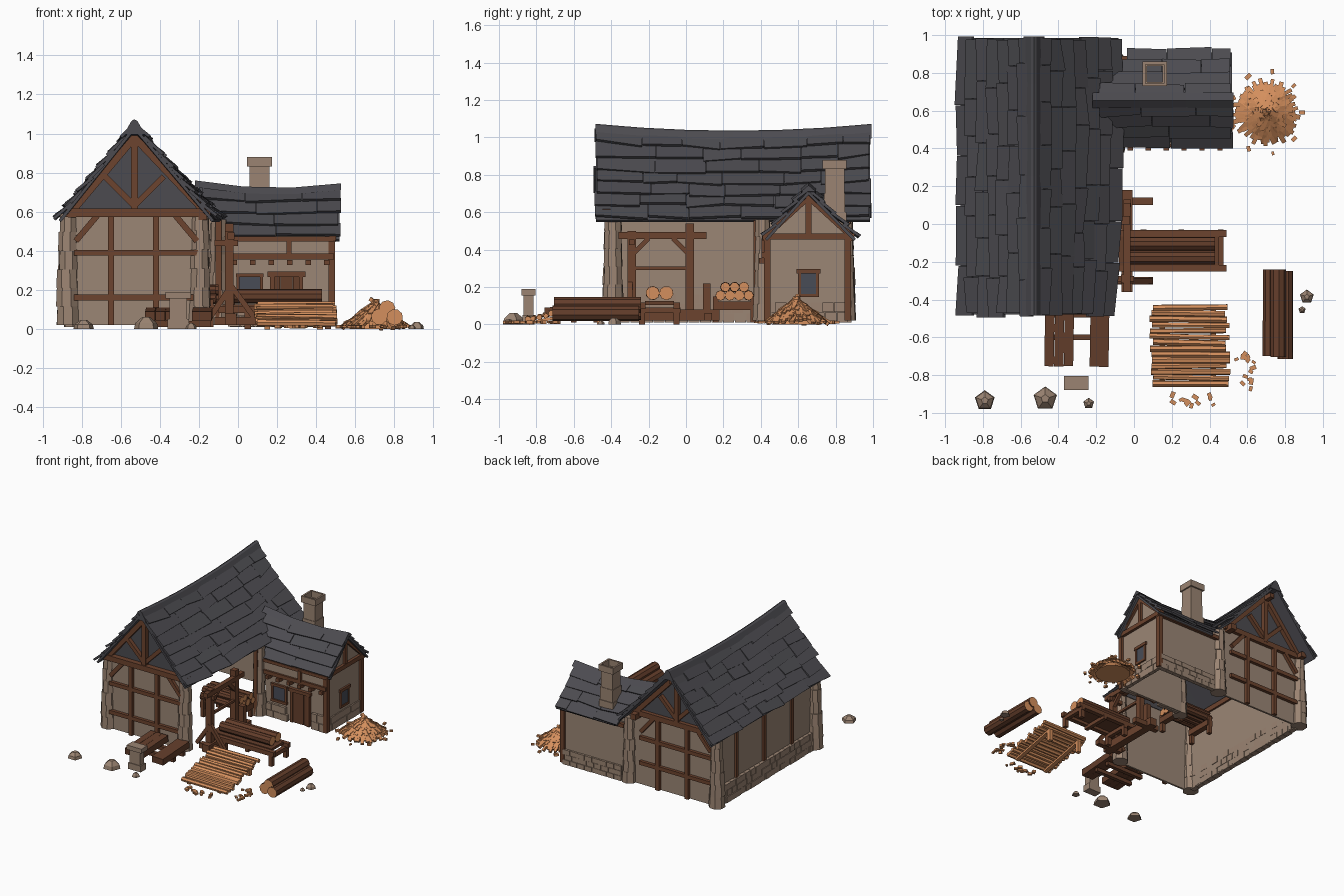
import bpy, bmesh, math, random
from mathutils import Vector as V, Matrix as M

if "Cube" in bpy.data.objects:
    bpy.data.objects.remove(bpy.data.objects["Cube"])
random.seed(4)
R = random.uniform

def mat(name, r, g, b):
    m = bpy.data.materials.new(name)
    m.diffuse_color = [((c / 255 + .055) / 1.055) ** 2.4 for c in (r, g, b)] + [1]
    m.use_nodes = True
    m.node_tree.nodes["Principled BSDF"].inputs["Base Color"].default_value = m.diffuse_color
    return m

SLATE = mat("slate roof", 76, 75, 80)
WOOD = mat("dark timber", 108, 67, 46)
BARK = mat("bark", 100, 62, 43)
LIGHT = mat("fresh wood", 212, 143, 93)
STONE = mat("stone", 155, 132, 114)
PLASTER = mat("plaster", 155, 134, 117)
GLASS = mat("window glass", 72, 76, 86)

def done(name, bm, *mats):
    bmesh.ops.recalc_face_normals(bm, faces=bm.faces)
    me = bpy.data.meshes.new(name)
    bm.to_mesh(me)
    bm.free()
    for m in mats:
        me.materials.append(m)
    bpy.context.collection.objects.link(bpy.data.objects.new(name, me))

def frame(a, b):
    a, b = V(a), V(b)
    return M.Translation((a + b) / 2) @ (b - a).to_track_quat('Z', 'Y').to_matrix().to_4x4(), (b - a).length

def beam(bm, a, b, w, h=None):
    m, l = frame(a, b)
    bmesh.ops.create_cube(bm, size=1, matrix=m @ M.Diagonal((w, h or w, l, 1)))

def box(bm, x0, x1, y0, y1, z0, z1):
    bmesh.ops.create_cube(bm, size=1, matrix=M.Translation(((x0 + x1) / 2, (y0 + y1) / 2, (z0 + z1) / 2))
                          @ M.Diagonal((x1 - x0, y1 - y0, z1 - z0, 1)))

def log(bm, a, b, r, n=8):
    m, l = frame(a, b)
    vs = bmesh.ops.create_cone(bm, cap_ends=True, segments=n, radius1=r, radius2=r * R(.9, 1), depth=l,
                               matrix=m @ M.Rotation(R(0, 1), 4, 'Z'))['verts']
    for f in {f for v in vs for f in v.link_faces}:
        if len(f.verts) == n:
            f.material_index = 1          # sawn ends

def hexa(bm, low, high):
    a, b = [bm.verts.new(p) for p in low], [bm.verts.new(p) for p in high]
    bm.faces.new(a[::-1])
    bm.faces.new(b)
    for i in range(len(a)):
        j = (i + 1) % len(a)
        bm.faces.new((a[i], a[j], b[j], b[i]))

def panel(bm, pts, off):
    hexa(bm, [V(p) for p in pts], [V(p) + V(off) for p in pts])

def timbers(name, segs, m=WOOD):
    bm = bmesh.new()
    for a, b, w in segs:
        beam(bm, a, b, w)
    done(name, bm, m)

# Sagging roof slopes made of overlapping boards
def slope(name, pt, start, u1, rows):
    bm = bmesh.new()
    for i in range(6):
        q = lambda s, h: [pt(start(s) + (u1 - start(s)) * k / 6, s, h) for k in (i, i + 1)]
        a, b, c, d = q(0, -.012), q(1, -.012), q(0, .004), q(1, .004)
        hexa(bm, [a[0], a[1], b[1], b[0]], [c[0], c[1], d[1], d[0]])
    for r in range(rows):
        u = start((r + .5) / rows) + R(-.015, .01)
        while u < u1 - .03:
            w = R(.18, .34)
            e = u + w if u + w < u1 - .1 else u1 + R(-.01, .01)
            s0, s1 = max(0, r / rows - .04), (r + 1) / rows + .01
            c = [(u, s0, .002), (e - .003, s0, .002), (e - .003, s1 + R(-.03, .02), R(.012, .026)),
                 (u, s1 + R(-.03, .02), R(.012, .026))]
            hexa(bm, [pt(*p) for p in c], [pt(x, s, h + .016) for x, s, h in c])
            u = e
    done(name, bm, SLATE)

def main_pt(sg, hw0, flare):
    def f(u, s, h):
        hw = hw0 + flare * min(1, max(0, (u + .48) / .8))
        top = 1.0 + .035 * ((u - .255) / .735) ** 2
        d = top - .555
        l = math.hypot(d, hw)
        return V((-.53 + sg * (hw * s + h * d / l), u, top - d * s ** .93 + h * hw / l))
    return f

def wing_pt(sg, hw):
    def f(u, s, h):
        top = .688 + .022 * ((u - .2) / .32) ** 2
        d = top - .455
        l = math.hypot(d, hw)
        return V((u, .655 + sg * (hw * s + h * d / l), top - d * s + h * hw / l))
    return f

slope("main_roof_left", main_pt(-1, .385, 0), lambda s: -.48, .985, 7)
slope("main_roof_right", main_pt(1, .405, .04), lambda s: -.48, .985, 7)
slope("wing_roof_front", wing_pt(-1, .23), lambda s: -.2 + .14 * s, .52, 4)
slope("wing_roof_back", wing_pt(1, .25), lambda s: -.2 + .2 * s, .52, 4)

# Ridge caps
bm = bmesh.new()
for i in range(6):
    y0, y1 = -.485 + i * .245, -.478 + (i + 1) * .245
    z = lambda y: 1.028 + .036 * ((y - .255) / .735) ** 2
    tri = lambda y: [(-.585, y, z(y) - .07), (-.475, y, z(y) - .07), (-.515, y, z(y)), (-.53, y, z(y) + .008), (-.545, y, z(y))]
    hexa(bm, tri(y0), tri(y1))
for i in range(3):
    x0, x1 = -.22 + i * .247, -.215 + (i + 1) * .247
    z = lambda x: .722 + .022 * ((x - .2) / .32) ** 2
    tri = lambda x: [(x, .615, z(x) - .035), (x, .695, z(x) - .035), (x, .655, z(x))]
    hexa(bm, tri(x0), tri(x1))
done("ridge_caps", bm, SLATE)

# Main barn walls, open on the right side
bm = bmesh.new()
box(bm, -.85, -.2, -.41, -.395, .02, .6)
box(bm, -.86, -.845, -.41, .86, .02, .62)
box(bm, -.85, -.1, .84, .855, .02, .6)
done("barn_walls", bm, PLASTER)
bm = bmesh.new()
for y in (-.4, .84):
    panel(bm, [(-.83, y, .6), (-.2, y, .6), (-.22, y, .66), (-.53, y, .98)], (0, .01, 0))
done("gable_boards", bm, SLATE)

# Timber framing of both barn ends
for name, y, xs, zs in (("front_framing", -.42, (-.65, -.42), (.16, .39)), ("back_framing", .865, (-.62, -.36), (.2, .4))):
    s = [((x, y, .02), (x, y, .6), .032) for x in xs]
    s += [((-.84, y, z), (-.2, y, z), .03) for z in zs]
    s += [((-.88, y - .005, .595), (-.14, y - .005, .595), .042), ((-.53, y, .6), (-.53, y, 1.0), .036),
          ((-.85, y, .6), (-.53, y, .98), .036), ((-.17, y, .6), (-.53, y, .98), .036),
          ((-.53, y, .63), (-.68, y, .78), .03), ((-.53, y, .63), (-.38, y, .78), .03),
          ((-.83, y, .45), (-.72, y, .58), .03), ((-.21, y, .45), (-.32, y, .58), .03)]
    timbers(name, s)
timbers("barn_plates_and_posts", [((-.85, -.44, .59), (-.85, .93, .59), .04), ((-.18, -.44, .58), (-.18, .93, .58), .045),
        ((-.53, -.44, .965), (-.53, .95, .965), .035), ((-.1, .375, .02), (-.1, .375, .56), .03)]
        + [((-.862, y, .02), (-.862, y, .6), .03) for y in (-.1, .25, .6)])

# Rough stone corner pillars
bm = bmesh.new()
for x, y, top, r in ((-.87, -.39, .59, .052), (-.195, -.39, .6, .052), (-.87, .85, .59, .052), (-.1, .85, .54, .05), (-.1, .41, .56, .045)):
    for i in range(6):
        z0, z1 = .02 + (top - .02) * i / 6, .02 + (top - .02) * (i + 1) / 6
        k = r * (1.14 - .055 * i) * R(.96, 1.05)
        bmesh.ops.create_cone(bm, cap_ends=True, segments=8, radius1=k * 1.04, radius2=k * .97, depth=z1 - z0,
                              matrix=M.Translation((x + R(-.004, .004), y, (z0 + z1) / 2)) @ M.Rotation(R(.2, .5), 4, 'Z'))
done("stone_pillars", bm, STONE)

# Stone footings laid as rows of blocks
def bricks(bm, a, b, z1, rows, d):
    a, b = V(a), V(b)
    n = round((b - a).length / .062)
    for r in range(rows):
        h = (z1 - .01) / rows
        for i in range(n):
            z = .01 + h * (r + .5)
            sh = .25 * (r % 2)
            p, q = a.lerp(b, max(0, i - sh) / n), a.lerp(b, (i + .95 - sh) / n)
            beam(bm, (p.x, p.y, z), (q.x, q.y, z), d * R(.8, 1.1), h * .95)
bm = bmesh.new()
bricks(bm, (-.865, -.36, 0), (-.865, .82, 0), .16, 3, .045)
bricks(bm, (-.04, .865, 0), (.48, .865, 0), .13, 3, .035)
bricks(bm, (-.05, .44, 0), (.14, .44, 0), .12, 2, .03)
bricks(bm, (.35, .44, 0), (.49, .44, 0), .14, 2, .035)
bricks(bm, (.475, .43, 0), (.475, .87, 0), .12, 2, .03)
done("stone_footings", bm, STONE)

# Wing walls with jettied upper band
bm = bmesh.new()
box(bm, -.07, .48, .445, .46, .02, .37)
box(bm, -.07, .48, .42, .435, .36, .49)
box(bm, -.07, .48, .85, .865, .02, .48)
panel(bm, [(.465, .44, .02), (.465, .865, .02), (.465, .865, .47), (.465, .655, .68), (.465, .43, .47), (.465, .43, .36)], (.015, 0, 0))
done("wing_walls", bm, PLASTER)
s = [((-.07, .42, .37), (.49, .42, .37), .03), ((-.07, .42, .46), (.49, .42, .46), .025),
     ((.485, .41, .47), (.485, .9, .47), .034), ((.485, .655, .46), (.485, .655, .7), .03),
     ((.485, .425, .47), (.485, .655, .68), .03), ((.485, .885, .47), (.485, .655, .68), .03),
     ((.48, .435, .02), (.48, .435, .47), .035), ((.48, .865, .02), (.48, .865, .47), .035),
     ((.26, .415, .37), (.26, .415, .46), .025), ((-.07, .875, .46), (.5, .875, .46), .03)]
s += [((-.02 + i * .095, .39, .34), (-.02 + i * .095, .46, .34), .028) for i in range(6)]
timbers("wing_framing", s)

# Door, windows and their frames
bm = bmesh.new()
for i in range(4):
    box(bm, .185 + i * .032, .215 + i * .032, .432, .446, .02, .265)
done("door", bm, BARK)
timbers("door_and_window_frames", [((.175, .435, .02), (.175, .435, .28), .022), ((.322, .435, .02), (.322, .435, .28), .022),
        ((.15, .43, .28), (.345, .43, .28), .026), ((-.01, .437, .275), (.13, .437, .275), .02),
        ((-.01, .437, .15), (.13, .437, .15), .02), ((.0, .437, .15), (.0, .437, .275), .016), ((.12, .437, .15), (.12, .437, .275), .016),
        ((.483, .59, .285), (.483, .72, .285), .024), ((.483, .6, .155), (.483, .71, .155), .018),
        ((.483, .607, .155), (.483, .607, .285), .016), ((.483, .703, .155), (.483, .703, .285), .016)])
bm = bmesh.new()
box(bm, .0, .12, .439, .445, .15, .275)
box(bm, .48, .486, .607, .703, .155, .285)
done("window_glass", bm, GLASS)

# Hollow chimney with a rim
bm = bmesh.new()
for z0, z1, w, t in ((.45, .6, .062, .02), (.6, .7, .056, .014), (.7, .83, .052, .01), (.83, .88, .064, .014)):
    for sx, sy in ((1, 0), (-1, 0), (0, 1), (0, -1)):
        cx, cy = .11 + sx * (w - t / 2), .795 + sy * (w - t / 2)
        hx, hy = (t / 2, w) if sx else (w, t / 2)
        box(bm, cx - hx, cx + hx, cy - hy, cy + hy, z0, z1)
done("chimney", bm, STONE)

# Sawing frame beside the barn
timbers("saw_frame", [((-.037, -.36, .475), (-.037, .11, .475), .036), ((-.037, -.36, .05), (-.037, .18, .05), .06),
        ((-.045, -.29, .03), (-.045, -.29, .5), .045), ((-.045, .02, .03), (-.045, .02, .54), .045),
        ((-.037, -.29, .3), (-.037, .02, .3), .018), ((-.037, -.28, .38), (-.037, -.2, .46), .025),
        ((-.037, .01, .38), (-.037, -.07, .46), .025), ((-.12, -.3, .04), (.1, -.3, .04), .04), ((-.12, .12, .04), (.1, .12, .04), .04),
        ((-.035, -.3, .22), (.09, -.3, .05), .028), ((-.035, -.3, .22), (-.15, -.3, .05), .028),
        ((-.035, .11, .03), (-.035, .11, .22), .04), ((-.12, -.29, .44), (0, -.29, .44), .03)])
timbers("saw_bench", [((-.1, y, .1), (.49, y, .1), .035) for y in (-.235, -.05)]
        + [((x, -.25, .075), (x, -.03, .075), .03) for x in (.05, .25, .46)]
        + [((x, y, 0), (x, y, .1), .032) for x in (.05, .46) for y in (-.235, -.05)])
bm = bmesh.new()
box(bm, -.08, .45, -.22, -.065, .105, .125)
done("bench_board", bm, BARK)
bm = bmesh.new()
for y in (-.178, -.105):
    log(bm, (-.02, y, .168), (.43, y, .168), .038, 9)
done("bench_logs", bm, BARK, LIGHT)

# Log stack under the eaves
bm = bmesh.new()
for r in range(2):
    for i in range(4 - r):
        y, z = .185 + i * .05 + r * .025, .155 + r * .045
        log(bm, (-.45, y, z), (-.11 + R(-.02, .02), y, z), .028)
done("log_stack", bm, BARK, LIGHT)
timbers("log_stack_rack", [((x, .15, .1), (x, .37, .1), .045) for x in (-.42, -.14)]
        + [((x, y, .01), (x, y, .15), .03) for x in (-.42, -.14) for y in (.16, .36)])

# Logs in the yard
bm = bmesh.new()
for x, z, y0, y1 in ((.722, .062, -.7, -.24), (.802, .06, -.715, -.25), (.763, .105, -.705, -.24)):
    log(bm, (x, y0, z), (x, y1, z), .042, 9)
done("yard_logs", bm, BARK, LIGHT)
timbers("front_rails", [((x, -.76 + R(-.01, .01), .065), (x + .005, -.43, .085), .05) for x in (-.45, -.398, -.347, -.21, -.16)]
        + [((-.47, y, .025), (-.14, y, .025), .03) for y in (-.6, -.48)], BARK)

# Sloping raft of rough split planks
bm = bmesh.new()
for i in range(14):
    y, z = -.845 + i * .031, .022 + i * .0073
    d = R(-.005, .005)
    log(bm, (.08 + R(0, .025), y - d, z + R(0, .01)), (.505 + R(-.025, .01), y + d, z + R(0, .01)), R(.014, .018), 6)
for x in (.15, .42):
    beam(bm, (x, -.84, .006), (x, -.45, .09), .03, .016)
    beam(bm, (x, -.46, 0), (x, -.46, .09), .03)
done("plank_raft", bm, LIGHT, LIGHT)

# Heap of split firewood
bm = bmesh.new()
c = V((.7, .59, 0))
bmesh.ops.create_cone(bm, cap_ends=True, segments=12, radius1=.13, radius2=.02, depth=.1, matrix=M.Translation(c + V((0, 0, .05))))
for i in range(130):
    a, r = i * 2.4, .14 * math.sqrt((i + 2) / 132)
    b = a + R(-.35, .35)
    d = V((math.cos(b), math.sin(b), R(-.9, -.45))).normalized() * R(.036, .055)
    p = c + V((r * math.cos(a), r * math.sin(a), max(.03, .138 - r * .78)))
    beam(bm, p - d, p + d, R(.018, .026), R(.014, .02))
done("firewood_heap", bm, LIGHT)

# Scattered chips
bm = bmesh.new()
spots = [(R(.54, .64), R(-.88, -.68)) for i in range(14)] + [(R(.2, .46), R(-.97, -.9)) for i in range(12)]
spots += [(.7 + .19 * math.cos(i * .7), .59 + .22 * math.sin(i * .7)) for i in range(9)]
for x, y in spots:
    bmesh.ops.create_cube(bm, size=R(.016, .03), matrix=M.Translation((x, y, .012)) @ M.Rotation(R(0, 3), 4, 'Z') @ M.Diagonal((1.2, .8, .6, 1)))
done("wood_chips", bm, LIGHT)

# Boulders and stone block
bm = bmesh.new()
for x, y, r, h in ((-.79, -.935, .055, .045), (-.47, -.925, .065, .06), (-.24, -.95, .03, .03), (.915, -.385, .038, .035), (.89, -.455, .02, .02)):
    bmesh.ops.create_cone(bm, cap_ends=True, segments=5, radius1=r, radius2=r * .9, depth=h * .5, matrix=M.Translation((x, y, h * .25)))
    bmesh.ops.create_cone(bm, cap_ends=True, segments=5, radius1=r * .9, radius2=r * .35, depth=h * .5, matrix=M.Translation((x, y, h * .75)))
done("boulders", bm, STONE)
bm = bmesh.new()
box(bm, -.36, -.25, -.875, -.81, .0, .05)
box(bm, -.35, -.26, -.87, -.815, .05, .155)
box(bm, -.37, -.24, -.88, -.805, .155, .19)
done("stone_block", bm, STONE)
